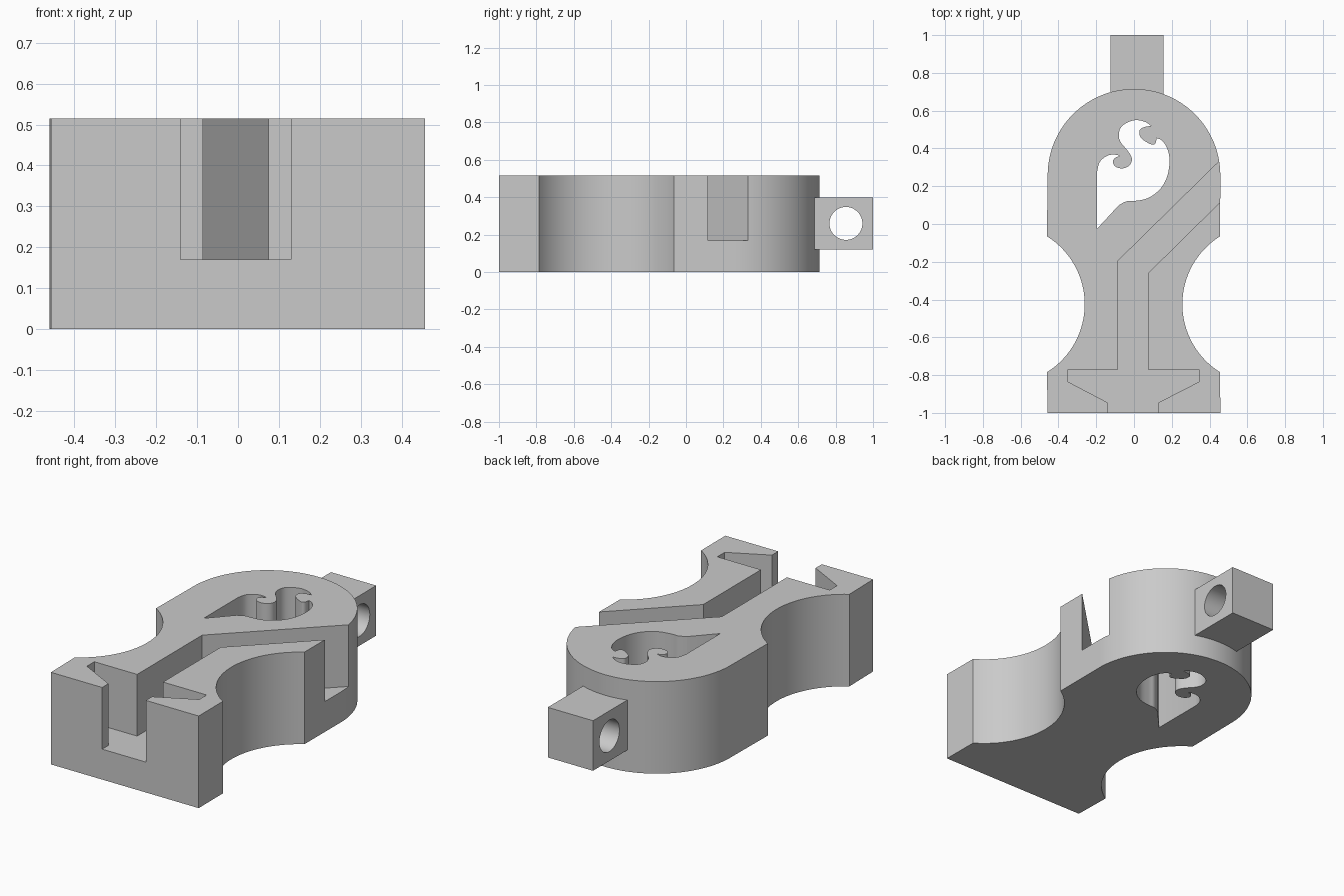
import bpy, bmesh, math
from mathutils import Vector, Matrix

if "Cube" in bpy.data.objects:
    bpy.data.objects.remove(bpy.data.objects["Cube"], do_unlink=True)

grey = bpy.data.materials.new("plain grey")
grey.use_nodes = True
colour = (0.59, 0.59, 0.59, 1)
grey.diffuse_color = colour
grey.node_tree.nodes["Principled BSDF"].inputs["Base Color"].default_value = colour


def make_object(name, bm):
    bmesh.ops.recalc_face_normals(bm, faces=bm.faces)
    mesh = bpy.data.meshes.new(name)
    bm.to_mesh(mesh)
    bm.free()
    mesh.materials.append(grey)
    obj = bpy.data.objects.new(name, mesh)
    bpy.context.collection.objects.link(obj)
    return obj


def prism(name, outline, bottom, top):
    """Extrude a closed plan outline upwards."""
    bm = bmesh.new()
    face = bm.faces.new([bm.verts.new((x, y, bottom)) for x, y in outline])
    extruded = bmesh.ops.extrude_face_region(bm, geom=[face], use_keep_orig=True)
    moved = [g for g in extruded["geom"] if isinstance(g, bmesh.types.BMVert)]
    bmesh.ops.translate(bm, verts=moved, vec=(0, 0, top - bottom))
    return make_object(name, bm)


def arc(cx, cy, radius, start, end, steps):
    angles = [start + (end - start) * i / steps for i in range(steps + 1)]
    return [(cx + radius * math.cos(a), cy + radius * math.sin(a)) for a in angles]


def smooth_path(points, steps=5):
    """Catmull-Rom curve through the points, open at both ends."""
    p = [Vector(q) for q in [points[0], *points, points[-1]]]
    result = []
    for a, b, c, d in zip(p, p[1:], p[2:], p[3:]):
        for i in range(steps):
            t = i / steps
            result.append((2 * b + (c - a) * t + (2 * a - 5 * b + 4 * c - d) * t**2
                           + (3 * b - a - 3 * c + d) * t**3) / 2)
    return result


def cut(target, cutter):
    mod = target.modifiers.new("cut", "BOOLEAN")
    mod.operation = "DIFFERENCE"
    mod.solver = "EXACT"
    mod.object = cutter
    bpy.context.view_layer.objects.active = target
    bpy.ops.object.modifier_apply(modifier=mod.name)
    bpy.data.objects.remove(cutter, do_unlink=True)


# Body: domed back end, scooped waist, square foot
half, height, waist_y, scoop = 0.457, 0.515, -0.425, 0.424
reach = math.asin(0.36 / scoop)
outline = arc(0, 0.258, half, 0, math.pi, 64)
outline += arc(-0.685, waist_y, scoop, reach, -reach, 32)
outline += [(-half, -1), (half, -1)]
outline += arc(0.68, waist_y, scoop, math.pi + reach, math.pi - reach, 32)
body = prism("body", outline, 0, height)

# Channel: wide pocket at the foot, straight run, diagonal exit
channel = [(-0.14, -1.1), (-0.14, -0.945), (-0.35, -0.835), (-0.35, -0.77),
           (-0.085, -0.77), (-0.085, -0.195), (0.655, 0.532), (0.655, 0.312),
           (0.075, -0.26), (0.075, -0.77), (0.345, -0.77), (0.345, -0.835),
           (0.13, -0.945), (0.13, -1.1)]
cut(body, prism("channel_cutter", channel, 0.17, height + 0.1))

# Curled opening: smooth runs that meet at sharp corners
left_lobe = [(-.195, .28), (-.18, .33), (-.14, .362), (-.1, .367), (-.075, .36)]
upper_curl = [(-.075, .36), (-.1, .35), (-.112, .328), (-.095, .302), (-.055, .295),
              (-.02, .315), (-.012, .35), (-.035, .39), (-.065, .425), (-.08, .46),
              (-.073, .505), (-.04, .535), (.01, .55), (.06, .54), (.092, .518)]
small_curl = [(.092, .518), (.06, .515), (.03, .497), (.034, .46), (.066, .434),
              (.098, .42), (.114, .428), (.12, .455)]
right_side = [(.12, .455), (.15, .44), (.178, .395), (.188, .333), (.178, .26),
              (.15, .2), (.108, .158), (.06, .132), (0, .122), (-.04, .12), (-.08, .1)]
opening = [(-.195, -.025)]
for run in (left_lobe, upper_curl, small_curl, right_side):
    opening += smooth_path(run)
opening.append(right_side[-1])
cut(body, prism("opening_cutter", opening, -0.1, height + 0.1))

# Hanging lug with a cross hole
lug = prism("lug", [(-0.125, 0.68), (0.155, 0.68), (0.155, 1), (-0.125, 1)], 0.12, 0.4)
bm = bmesh.new()
bmesh.ops.create_cone(bm, cap_ends=True, segments=64, radius1=0.088, radius2=0.088, depth=1,
                      matrix=Matrix.Translation((0, 0.855, 0.26)) @ Matrix.Rotation(math.pi / 2, 4, "Y"))
cut(lug, make_object("lug_cutter", bm))

# Smooth curved walls, crisp edges
for obj in (body, lug):
    bpy.ops.object.select_all(action="DESELECT")
    obj.select_set(True)
    bpy.context.view_layer.objects.active = obj
    bpy.ops.object.shade_smooth_by_angle(angle=math.radians(30))
